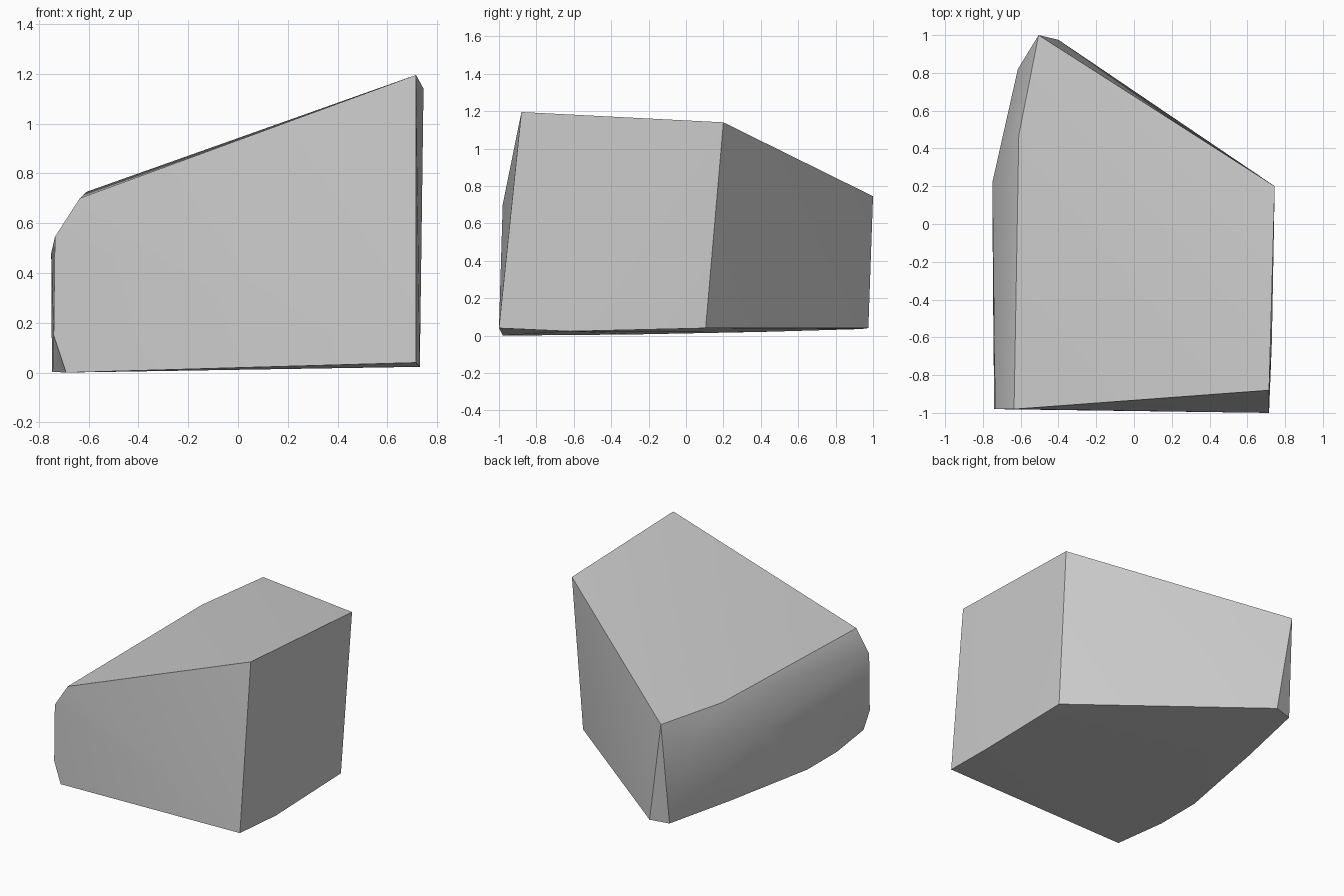
import bpy
import bmesh
import math

# Remove the default object
default_object = bpy.data.objects.get("Cube")
if default_object:
    bpy.data.objects.remove(default_object, do_unlink=True)


def make_material(name, colour):
    material = bpy.data.materials.new(name)
    material.use_nodes = True
    material.diffuse_color = colour
    material.node_tree.nodes["Principled BSDF"].inputs["Base Color"].default_value = colour
    return material


def hull_object(name, corner_groups, material):
    """Wrap a closed faceted skin around all the corner groups."""
    bm = bmesh.new()
    for group in corner_groups:
        for corner in group:
            bm.verts.new(corner)
    result = bmesh.ops.convex_hull(bm, input=bm.verts[:])
    leftovers = set(result["geom_interior"]) | set(result["geom_unused"])
    loose = [v for v in leftovers if isinstance(v, bmesh.types.BMVert)]
    bmesh.ops.delete(bm, geom=loose, context="VERTS")
    bmesh.ops.recalc_face_normals(bm, faces=bm.faces[:])
    mesh = bpy.data.meshes.new(name)
    bm.to_mesh(mesh)
    bm.free()
    mesh.materials.append(material)
    obj = bpy.data.objects.new(name, mesh)
    bpy.context.collection.objects.link(obj)
    return obj


# Sloping top, from the tall front corner round to the low side
top_rim = [
    (0.715, -0.88, 1.195), (0.745, 0.2, 1.14), (-0.505, 1.0, 0.745),
    (-0.61, 0.47, 0.725), (-0.635, -0.98, 0.70),
]

# Bevelled low side
side_bevel = [
    (-0.735, -0.98, 0.545), (-0.75, 0.22, 0.48), (-0.615, 0.82, 0.555),
    (-0.74, -0.98, 0.15),
]

# Underside outline, bowed along the low side
bottom_rim = [
    (0.715, -1.0, 0.04), (0.73, -0.62, 0.023), (0.725, 0.105, 0.04),
    (-0.4, 0.975, 0.04), (-0.53, 0.94, 0.035), (-0.63, 0.42, 0.02),
    (-0.747, -0.28, 0.006), (-0.744, -0.61, 0.003), (-0.69, -0.98, 0.0),
]

stone_grey = make_material("stone grey", (0.6, 0.6, 0.6, 1.0))
rock = hull_object("rock_chunk", [top_rim, side_bevel, bottom_rim], stone_grey)

# Soften the shallow bevels, keep the broken edges crisp
bpy.ops.object.select_all(action="DESELECT")
rock.select_set(True)
bpy.context.view_layer.objects.active = rock
bpy.ops.object.shade_smooth_by_angle(angle=math.radians(35))
